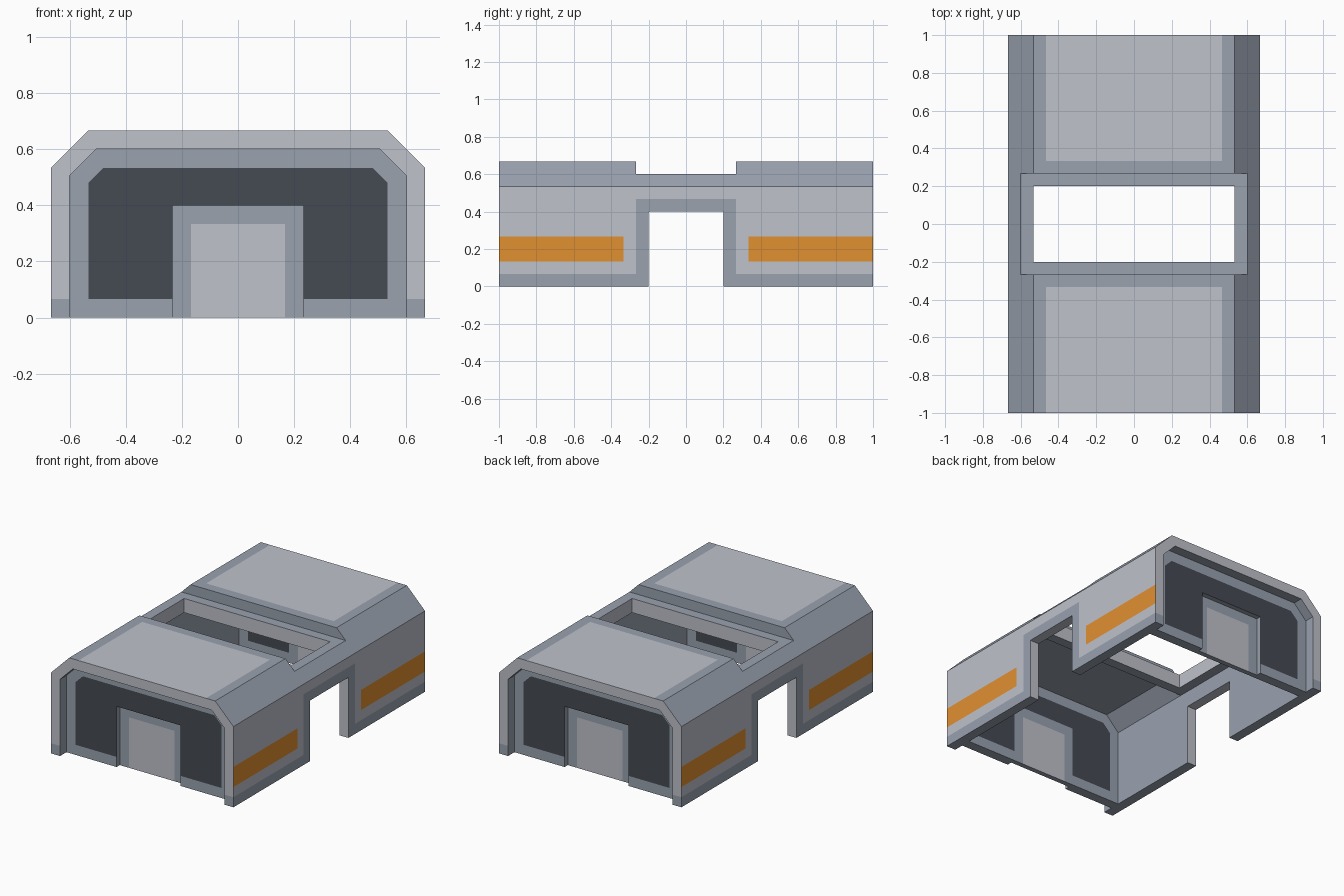
import bpy, bmesh
from mathutils import Vector

if "Cube" in bpy.data.objects:
    bpy.data.objects.remove(bpy.data.objects["Cube"])

U = 1 / 15  # modelling unit: the whole design sits on a 1/15 grid


def material(name, rgb):
    m = bpy.data.materials.new(name)
    m.diffuse_color = (*rgb, 1)
    m.use_nodes = True
    m.node_tree.nodes["Principled BSDF"].inputs["Base Color"].default_value = m.diffuse_color
    return m


LIGHT, TRIM, DARK, ORANGE, HIDDEN = 0, 1, 2, 3, None
MATS = [material("light_panel", (0.52, 0.54, 0.60)),
        material("trim", (0.32, 0.36, 0.43)),
        material("dark_panel", (0.06, 0.068, 0.085)),
        material("orange_stripe", (0.75, 0.28, 0.03))]


def near(a, b):
    return abs(a - b) < 0.01


def arch(half):
    """Mirror a right-hand half profile (x, z) across x = 0."""
    return half + [(-x, z) for x, z in reversed(half)]


def part(name, profile, y0, y1, rule, xs=(), ys=(), zs=(), diags=()):
    """Extrude a profile along y, score it along panel lines, paint by rule."""
    bm = bmesh.new()
    face = bm.faces.new([bm.verts.new((x, y0, z)) for x, z in profile])
    ext = bmesh.ops.extrude_face_region(bm, geom=[face], use_keep_orig=True)
    moved = [g for g in ext["geom"] if isinstance(g, bmesh.types.BMVert)]
    bmesh.ops.translate(bm, verts=moved, vec=(0, y1 - y0, 0))
    bmesh.ops.recalc_face_normals(bm, faces=bm.faces[:])
    bmesh.ops.triangulate(bm, faces=bm.faces[:])
    planes = [((0, 0, z), (0, 0, 1)) for z in zs]
    for s in (-1, 1):
        planes += [((s * x, 0, 0), (1, 0, 0)) for x in xs]
        planes += [((0, s * y, 0), (0, 1, 0)) for y in ys]
        planes += [((0, 0, d), (s, 0, 1)) for d in diags]
    for co, no in planes:
        bmesh.ops.bisect_plane(bm, geom=bm.verts[:] + bm.edges[:] + bm.faces[:],
                               dist=1e-5, plane_co=co,
                               plane_no=Vector(no).normalized())
    hidden = []
    for f in bm.faces:
        c = f.calc_center_median()
        index = rule(abs(c.x), abs(c.y), c.z, f.normal)
        if index is HIDDEN:
            hidden.append(f)
        else:
            f.material_index = index
    bmesh.ops.delete(bm, geom=hidden, context='FACES')
    bmesh.ops.scale(bm, verts=bm.verts[:], vec=(U, U, U))
    mesh = bpy.data.meshes.new(name)
    bm.to_mesh(mesh)
    bm.free()
    for m in MATS:
        mesh.materials.append(m)
    obj = bpy.data.objects.new(name, mesh)
    bpy.context.collection.objects.link(obj)
    return obj


# Colour layout of the long outer sides
def side_colour(y, z):
    if z < 1 or (y < 4 and z < 7):
        return TRIM
    if 2 < z < 4 and y > 5:
        return ORANGE
    return LIGHT


def shell_rule(x, y, z, n):
    if near(y, 15):
        return TRIM if z < 1 else LIGHT
    if near(y, 4):
        return HIDDEN if z < 9 else TRIM
    if near(x, 10):
        return side_colour(y, z)
    if near(z, 10):
        return LIGHT if x < 7 and y > 5 else TRIM
    return TRIM


def middle_rule(x, y, z, n):
    if near(y, 4):
        return TRIM if z > 7.6 and x + z < 16.6 else HIDDEN
    if near(y, 3):
        return LIGHT if x < 8 or z < 6 else HIDDEN
    if near(x, 10):
        return side_colour(y, z)
    if near(x, 8) or near(z, 6):
        return LIGHT
    return TRIM


def wall_rule(x, y, z, n):
    if abs(n.y) < 0.5:
        return TRIM
    if near(y, 13.5) and not (x < 3.5 and z < 6):
        return HIDDEN
    if x < 2.5 and z < 5:
        return LIGHT
    if x < 3.5 and z < 6:
        return TRIM
    return DARK if x < 8 and 1 < z < 8 and x + z < 15.2 else TRIM


outer = [(10, 0), (10, 8), (8, 10)]
inner = [(9, 0), (9, 7.6), (7.6, 9)]
door = [(3.5, 0), (3.5, 6)]
shell = arch(outer) + arch(inner)[::-1]
post = arch([(10, 0), (10, 8), (9, 9)]) + arch([(9, 0), (9, 7.6)])[::-1]
wall_lines = dict(xs=(2.5, 3.5, 8), zs=(1, 5, 6, 8), diags=(15.2,))

for s, end in ((-1, "front"), (1, "back")):
    # Chamfered tunnel half
    part(end + "_shell", shell, s * 4, s * 15, shell_rule,
         xs=(7,), ys=(5,), zs=(1, 2, 4, 9))
    # Lowered frame beside the side doorways and roof opening
    part(end + "_opening_frame", post, s * 3, s * 4, middle_rule,
         xs=(8,), zs=(1, 6, 7, 7.6), diags=(16.6,))
    # Recessed end wall with the door set deeper
    part(end + "_wall", arch(inner) + arch(door)[::-1], s * 13.5, s * 14,
         wall_rule, **wall_lines)
    part(end + "_door_layer", arch(inner), s * 13, s * 13.5,
         wall_rule, **wall_lines)

# Beams over the side doorways
beam = [(10, 6), (10, 8), (9, 9), (8, 9), (8, 7.6), (9, 7.6), (9, 6)]
for s, side in ((-1, "left"), (1, "right")):
    part(side + "_beam", [(s * x, z) for x, z in beam], -3, 3, middle_rule, zs=(7,))
